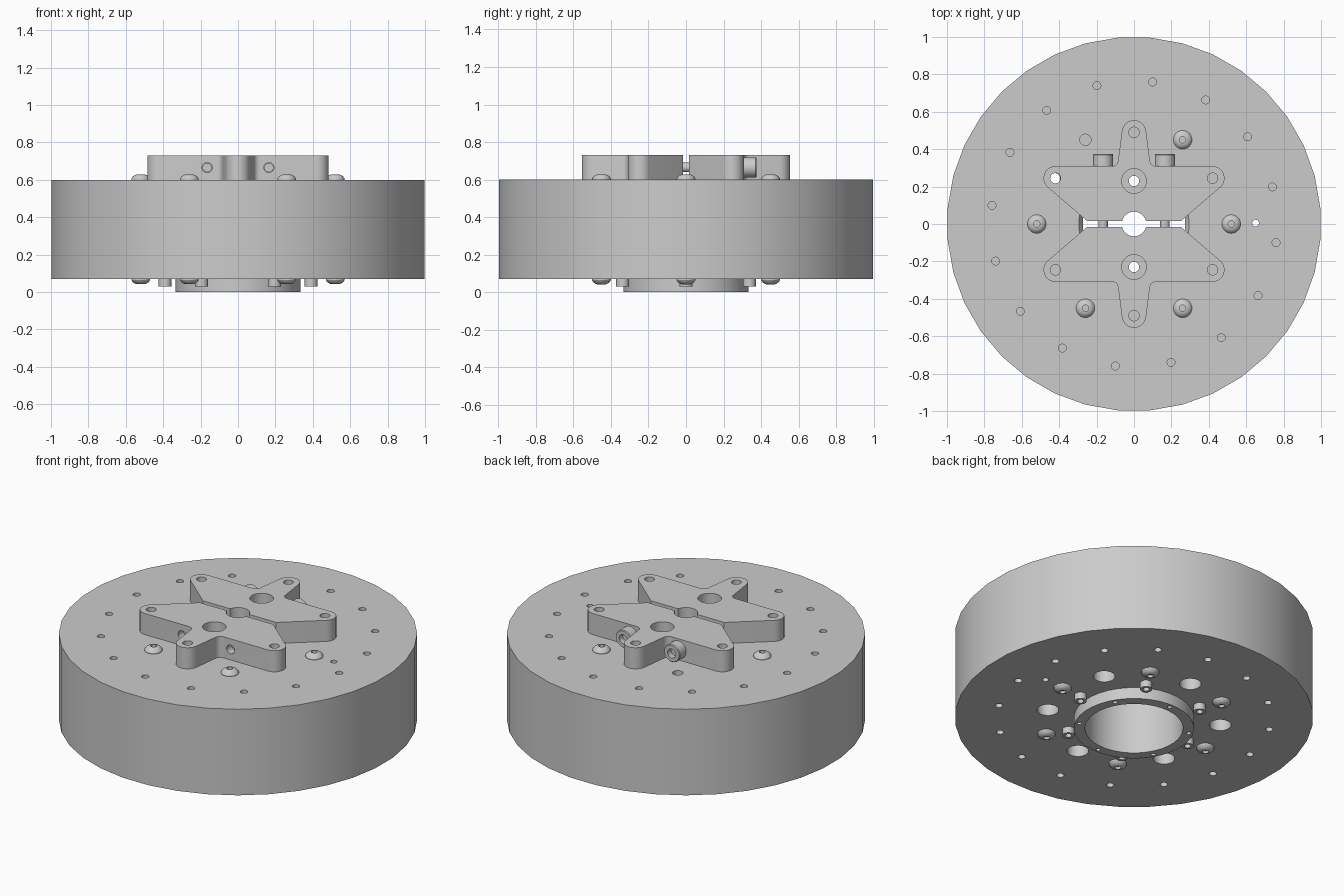
import bpy, bmesh
from math import sin, cos, radians, pi
from mathutils import Matrix, Vector

if "Cube" in bpy.data.objects:
    bpy.data.objects.remove(bpy.data.objects["Cube"], do_unlink=True)

GREY = (0.6, 0.6, 0.6, 1)
metal = bpy.data.materials.new("plain_grey_metal")
metal.use_nodes = True
metal.diffuse_color = GREY
metal.node_tree.nodes["Principled BSDF"].inputs["Base Color"].default_value = GREY

BASE, TOP, CLAMP_TOP = 0.07, 0.6, 0.73


def finish(name, bm):
    """Turn a bmesh into a named object."""
    bmesh.ops.remove_doubles(bm, verts=bm.verts, dist=1e-5)
    bmesh.ops.recalc_face_normals(bm, faces=bm.faces)
    mesh = bpy.data.meshes.new(name)
    bm.to_mesh(mesh)
    bm.free()
    mesh.materials.append(metal)
    obj = bpy.data.objects.new(name, mesh)
    bpy.context.collection.objects.link(obj)
    return obj


def lathe(name, profile, sides=24, closed=False, place=Matrix(), start=0.0):
    """Revolve (radius, height) points about z."""
    bm = bmesh.new()
    rings = []
    for i in range(sides):
        a = start + 2 * pi * i / sides
        rings.append([bm.verts.new((r * cos(a), r * sin(a), z)) for r, z in profile])
    count = len(profile)
    for i in range(sides):
        a, b = rings[i], rings[(i + 1) % sides]
        for j in range(count if closed else count - 1):
            k = (j + 1) % count
            if profile[j][0] == 0:
                bm.faces.new((a[j], b[k], a[k]))
            elif profile[k][0] == 0:
                bm.faces.new((a[j], b[j], a[k]))
            else:
                bm.faces.new((a[j], b[j], b[k], a[k]))
    bm.transform(place)
    return finish(name, bm)


def drill(obj, holes):
    """Cut round holes given as (start point, end point, radius)."""
    bm = bmesh.new()
    for p, q, r in holes:
        p, q = Vector(p), Vector(q)
        axis = q - p
        turn = axis.to_track_quat('Z', 'Y').to_matrix().to_4x4()
        bmesh.ops.create_cone(bm, cap_ends=True, segments=24, radius1=r, radius2=r,
                              depth=axis.length,
                              matrix=Matrix.Translation((p + q) / 2) @ turn)
    cutter = finish("hole_cutter", bm)
    mod = obj.modifiers.new("holes", 'BOOLEAN')
    mod.operation, mod.solver, mod.object = 'DIFFERENCE', 'EXACT', cutter
    cut = bpy.data.meshes.new_from_object(
        obj.evaluated_get(bpy.context.evaluated_depsgraph_get()))
    obj.modifiers.clear()
    obj.data = cut
    bpy.data.objects.remove(cutter, do_unlink=True)


def upright(x, y, z0, z1, r):
    return ((x, y, z0), (x, y, z1), r)


def polar(r, degrees):
    return r * cos(radians(degrees)), r * sin(radians(degrees))


def arc(cx, cy, r, a0, a1, steps):
    return [(cx + dx, cy + dy) for dx, dy in
            (polar(r, a0 + (a1 - a0) * i / steps) for i in range(steps + 1))]


# Drum with lower hub collar and flared bore
drum = lathe("drum", [(0.274, 0), (0.335, 0), (0.335, BASE), (1, BASE), (1, TOP),
                      (0.295, TOP), (0.274, 0.57)], 36, True, start=radians(5))
holes = []
for i in range(16):
    x, y = polar(0.766, 15 + 22.5 * i)
    holes += [upright(x, y, 0.5, 0.7, 0.021), upright(x, y, 0, 0.17, 0.021)]
for i in range(6):
    holes.append(upright(*polar(0.488, 30 + 60 * i), 0, 0.5, 0.061))
    holes.append(upright(*polar(0.31, 30 + 60 * i), -0.1, 0.05, 0.013))
holes.append(upright(*polar(0.52, 120), 0.54, 0.7, 0.03))
holes.append(upright(0.65, 0.005, 0, 0.7, 0.018))
drill(drum, holes)
# The one spoke hole that runs right through
drill(drum, [upright(*polar(0.488, 150), 0.45, 0.7, 0.028)])

# Domed screws on both faces, socket screws round the collar
dome = [(0, 0), (0.05, 0), (0.05, 0.006), (0.043, 0.017), (0.033, 0.024),
        (0.022, 0.028), (0.017, 0.028), (0.017, 0.012), (0, 0.012)]
socket = [(0, 0), (0.034, 0), (0.034, 0.04), (0.018, 0.04), (0.018, 0.018), (0, 0.018)]
flip = Matrix.Rotation(pi, 4, 'X')
for i in range(6):
    x, y = polar(0.52, 60 * i)
    if i != 2:
        lathe(f"top_screw_{i}", dome, place=Matrix.Translation((x, y, TOP)))
    lathe(f"bottom_screw_{i}", dome, place=Matrix.Translation((x, y, BASE)) @ flip)
    x, y = polar(0.39, 60 * i)
    lathe(f"collar_screw_{i}", socket, place=Matrix.Translation((x, y, BASE)) @ flip)

# Split star-shaped clamp, one half mirrored to the other side
BOLT_X, BOLT_Z = 0.165, 0.665
right = [(0.25, 0.015)] + arc(0.42, 0.245, 0.064, -50, 90, 10)
right += arc(0.117, 0.341, 0.032, 270, 187, 5)
tip = arc(0, 0.49, 0.065, 7, 173, 12)
outline = right + tip + [(-x, y) for x, y in reversed(right)]
for name, side in (("rear_clamp_half", 1), ("front_clamp_half", -1)):
    bm = bmesh.new()
    face = bm.faces.new([bm.verts.new((x, y * side, TOP)) for x, y in outline])
    solid = bmesh.ops.extrude_face_region(bm, geom=[face])
    bmesh.ops.translate(bm, vec=(0, 0, CLAMP_TOP - TOP),
                        verts=[v for v in solid["geom"] if isinstance(v, bmesh.types.BMVert)])
    clamp = finish(name, bm)
    cuts = [upright(x, y * side, 0.5, 0.8, 0.028)
            for x, y in ((0.42, 0.245), (-0.42, 0.245), (0, 0.49))]
    cuts.append(upright(0, 0, 0.5, 0.8, 0.066))
    cuts.append(upright(0, 0.23 * side, 0.66, 0.8, 0.066))
    cuts += [((x, -0.1 * side, BOLT_Z), (x, 0.5 * side, BOLT_Z), 0.027)
             for x in (BOLT_X, -BOLT_X)]
    drill(clamp, cuts)
    drill(clamp, [upright(0, 0.23 * side, 0.5, 0.7, 0.028)])

# Clamp bolts: shank through both halves, socket head at the rear
bolt = [(0, -0.57), (0.025, -0.57), (0.025, 0), (0.054, 0), (0.054, 0.06), (0.05, 0.065),
        (0.028, 0.065), (0.028, 0.03), (0, 0.03)]
for name, x in (("left_clamp_bolt", BOLT_X), ("right_clamp_bolt", -BOLT_X)):
    lathe(name, bolt, place=Matrix.Translation((x, 0.31, BOLT_Z)) @ Matrix.Rotation(-pi / 2, 4, 'X'))

# Smooth round walls, keep edges crisp
bpy.ops.object.select_all(action='DESELECT')
for obj in bpy.context.collection.objects:
    if obj.type == 'MESH' and metal.name in obj.data.materials:
        obj.select_set(True)
        bpy.context.view_layer.objects.active = obj
bpy.ops.object.shade_smooth_by_angle(angle=radians(30))
